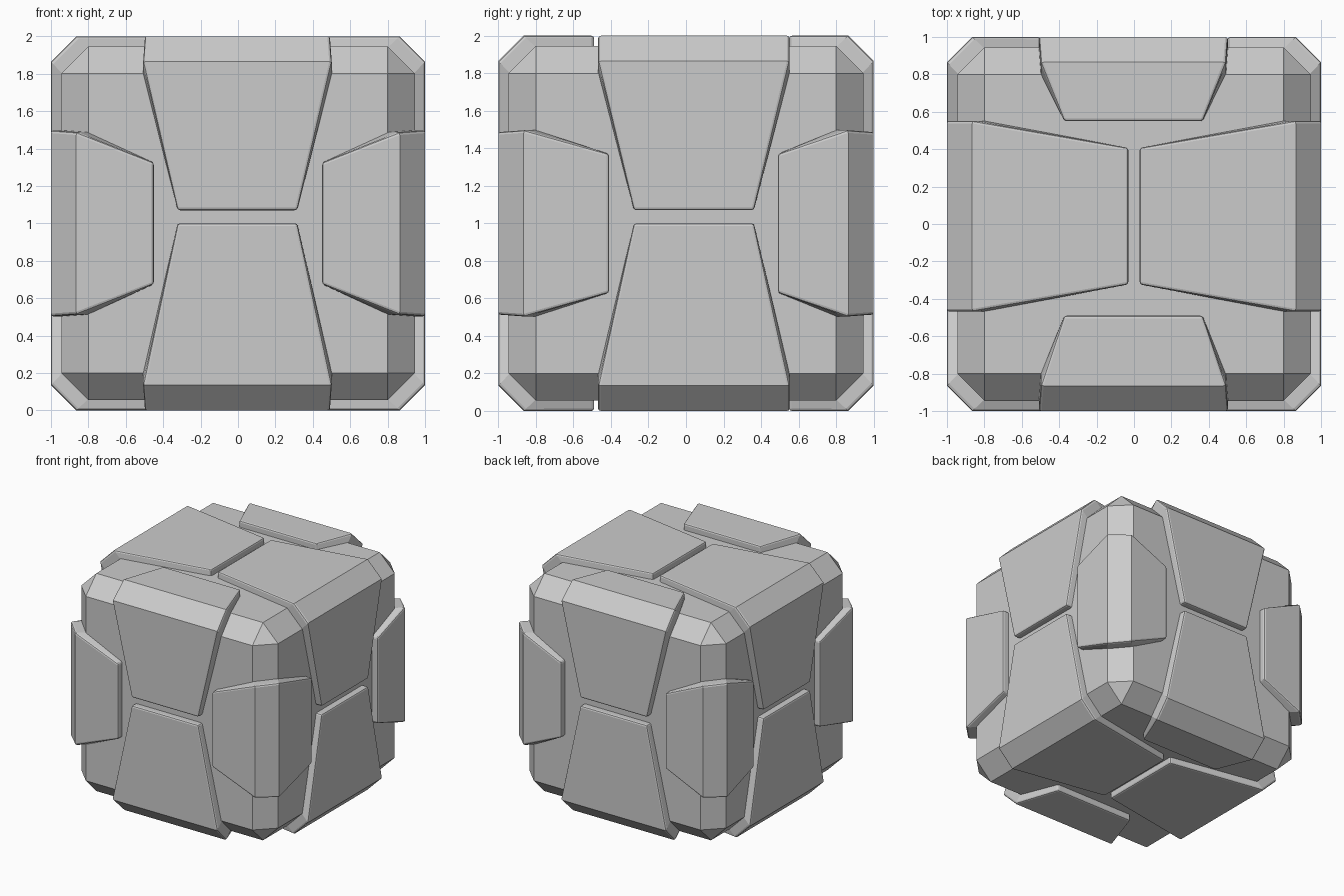
import bpy
import bmesh
from mathutils import Vector

if "Cube" in bpy.data.objects:
    bpy.data.objects.remove(bpy.data.objects["Cube"], do_unlink=True)

grey = bpy.data.materials.new("plain_grey")
grey.use_nodes = True
grey.diffuse_color = (0.6, 0.6, 0.6, 1)
grey.node_tree.nodes["Principled BSDF"].inputs["Base Color"].default_value = (0.6, 0.6, 0.6, 1)

CENTRE = Vector((0, 0, 1))
OUTER, CREASE = 1.0, 0.865    # plate outer skin and where it bends
INNER, FOLD = 0.93, 0.79      # plate underside, sunk into the core


def add_object(name, bm, bevel, segments):
    bmesh.ops.recalc_face_normals(bm, faces=bm.faces)
    mesh = bpy.data.meshes.new(name)
    bm.to_mesh(mesh)
    bm.free()
    mesh.materials.append(grey)
    obj = bpy.data.objects.new(name, mesh)
    obj.location = CENTRE
    bpy.context.collection.objects.link(obj)
    mod = obj.modifiers.new("edge_bevel", "BEVEL")
    mod.width = bevel
    mod.segments = segments
    mod.limit_method = "ANGLE"
    mod.angle_limit = 0.96
    return obj


def add_plate(name, a, b, c, side_a, side_b, mid):
    """Plate bent over the edge between faces a and b, running along c.
    Each side is (tip distance, tip half width, crease half width)."""
    tip_a, tip_wa, wa = side_a
    tip_b, tip_wb, wb = side_b
    outer = [(OUTER, tip_a), (OUTER, CREASE), (CREASE, OUTER), (tip_b, OUTER)]
    inner = [(INNER, tip_a), (INNER, FOLD), (FOLD, INNER), (tip_b, INNER)]
    widths = [tip_wa, wa, wb, tip_wb]
    bm = bmesh.new()
    rings = []
    for (ou, ov), (iu, iv), w in zip(outer, inner, widths):
        rings.append([bm.verts.new(a * u + b * v + c * (mid + s * w))
                      for u, v, s in ((ou, ov, -1), (ou, ov, 1), (iu, iv, 1), (iu, iv, -1))])
    bm.faces.new(rings[0])
    bm.faces.new(rings[-1])
    for r, q in zip(rings, rings[1:]):
        for i in range(4):
            j = (i + 1) % 4
            bm.faces.new((r[i], r[j], q[j], q[i]))
    add_object(name, bm, 0.014, 2)


# Chamfered core block
bm = bmesh.new()
bmesh.ops.create_cube(bm, size=1.89)
add_object("core_block", bm, 0.145, 1)

X, Y, Z = Vector((1, 0, 0)), Vector((0, 1, 0)), Vector((0, 0, 1))
left_right = (("left", 1), ("right", -1))
front_back = (("front", -1), ("back", 1))
top_bottom = (("top", 1), ("bottom", -1))

for z_name, sz in top_bottom:
    wall_tip = 0.07 if sz > 0 else 0.0
    # Plates over the front and back horizontal edges
    for y_name, sy in front_back:
        cap_tip = 0.49 if sy < 0 else 0.55
        add_plate(f"{y_name}_{z_name}_plate", Y * sy, Z * sz, X,
                  (wall_tip, 0.32, 0.505), (cap_tip, 0.37, 0.495), -0.003)
    # Plates over the side horizontal edges
    for x_name, sx in left_right:
        add_plate(f"{x_name}_{z_name}_plate", X * sx, Z * sz, Y,
                  (wall_tip, 0.32, 0.51), (0.03, 0.365, 0.51), 0.042)

# Plates over the four upright edges
for y_name, sy in front_back:
    side_tip, face_tip = (0.41, 0.45) if sy < 0 else (0.49, 0.5)
    for x_name, sx in left_right:
        add_plate(f"{x_name}_{y_name}_upright_plate", X * sx, Y * sy, Z,
                  (side_tip, 0.37, 0.497), (face_tip, 0.325, 0.487), 0)
